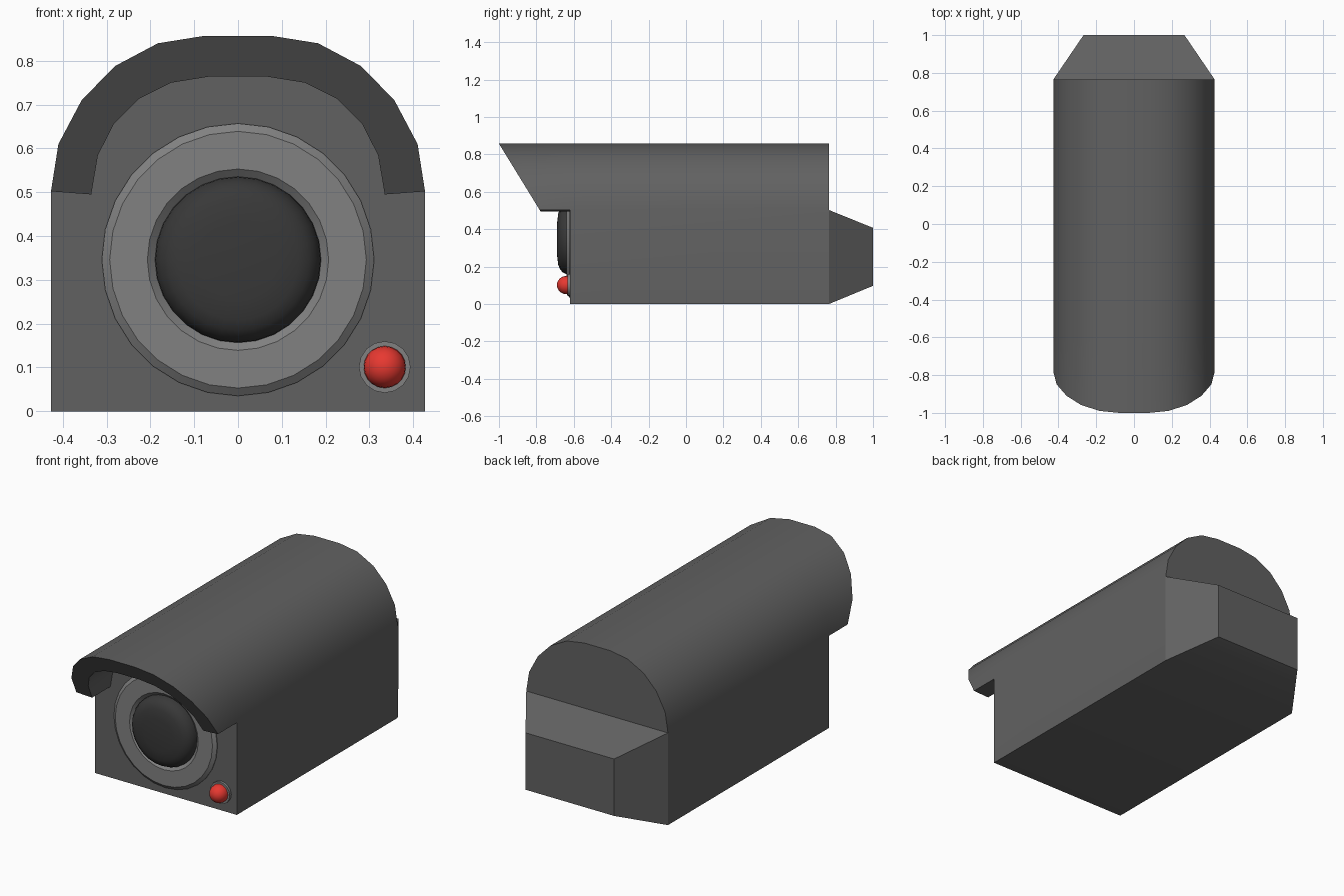
import bpy, bmesh, math

if "Cube" in bpy.data.objects:
    bpy.data.objects.remove(bpy.data.objects["Cube"])

def material(name, color):
    m = bpy.data.materials.new(name)
    m.diffuse_color = (*color, 1)
    m.use_nodes = True
    m.node_tree.nodes["Principled BSDF"].inputs["Base Color"].default_value = m.diffuse_color
    return m

def finish(name, bm, mat):
    bmesh.ops.remove_doubles(bm, verts=bm.verts, dist=1e-5)
    bmesh.ops.recalc_face_normals(bm, faces=bm.faces)
    me = bpy.data.meshes.new(name)
    bm.to_mesh(me)
    bm.free()
    ob = bpy.data.objects.new(name, me)
    bpy.context.collection.objects.link(ob)
    me.materials.append(mat)
    bpy.ops.object.select_all(action='DESELECT')
    ob.select_set(True)
    bpy.context.view_layer.objects.active = ob
    bpy.ops.object.shade_smooth_by_angle(angle=math.radians(30))
    return ob

def lathe(name, profile, x, z, mat, n=28):
    """Revolve (radius, y) points about an axis along y."""
    bm = bmesh.new()
    rings = []
    for r, y in profile:
        rings.append([bm.verts.new((x + r * math.sin(2 * math.pi * i / n), y,
                                    z + r * math.cos(2 * math.pi * i / n)))
                      for i in range(n)] if r else [bm.verts.new((x, y, z))] * n)
    for a, b in zip(rings, rings[1:]):
        for i in range(n):
            j = (i + 1) % n
            corners = list(dict.fromkeys((a[i], a[j], b[j], b[i])))
            bm.faces.new(corners)
    return finish(name, bm, mat)

dark = material("housing_grey", (0.12, 0.12, 0.12))
light = material("trim_grey", (0.22, 0.22, 0.22))
glass = material("lens_black", (0.04, 0.04, 0.04))
red = material("light_red", (0.8, 0.04, 0.03))

# Housing: arched body, slanted visor and tapered rear block
W, FRONT, BACK = 0.427, -0.62, 0.765

def arch(half):
    return half + [(-x, z) for x, z in reversed(half)]

outer = arch([(W, 0.502), (0.41, 0.61), (0.357, 0.71), (0.281, 0.788), (0.183, 0.84), (0.077, 0.857)])
inner = arch([(0.335, 0.495), (0.32, 0.584), (0.284, 0.655), (0.227, 0.713), (0.153, 0.75), (0.066, 0.764)])

def slant(z):
    return -0.782 - (z - 0.502) * 0.614

bm = bmesh.new()

def row(pts, y):
    return [bm.verts.new((x, y(z) if callable(y) else y, z)) for x, z in pts]

rows = [row(outer, BACK), row(outer, FRONT), row(outer, slant), row(inner, slant), row(inner, FRONT)]
for a, b in zip(rows, rows[1:]):
    for i in range(len(a) - 1):
        bm.faces.new((a[i], a[i + 1], b[i + 1], b[i]))
back, mid, tip, lip, root = rows
for k in (0, -1):
    bm.faces.new((mid[k], tip[k], lip[k], root[k]))
floor = [(-W, 0), (W, 0)]
f_l, f_r = row(floor, FRONT)
b_l, b_r = row(floor, BACK)
bm.faces.new([f_l, f_r, mid[0]] + root + [mid[-1]])
bm.faces.new((f_l, f_r, b_r, b_l))
bm.faces.new((f_r, b_r, back[0], mid[0]))
bm.faces.new((f_l, b_l, back[-1], mid[-1]))
bm.faces.new(back)
base = [b_l, b_r, back[0], back[-1]]
end = row([(-0.267, 0.097), (0.267, 0.097), (0.267, 0.407), (-0.267, 0.407)], 1.0)
for i in range(4):
    j = (i + 1) % 4
    bm.faces.new((base[i], base[j], end[j], end[i]))
bm.faces.new(end)
finish("housing", bm, dark)

# Lens and its chamfered ring
lathe("lens_ring", [(0.311, FRONT), (0.311, -0.624), (0.293, -0.638), (0.207, -0.638), (0.188, -0.622)],
      0, 0.346, light)
lathe("lens", [(0.19, FRONT), (0.188, -0.638), (0.178, -0.658), (0.162, -0.673), (0.138, -0.683),
               (0.09, -0.689), (0, -0.691)], 0, 0.346, glass)

# Indicator light and its bezel
lathe("indicator_bezel", [(0.059, FRONT), (0.059, -0.634), (0.046, -0.634), (0.046, FRONT)], 0.335, 0.101, light, 16)
dome = [(0.048, FRONT)] + [(0.048 * math.cos(math.radians(a)) if a < 90 else 0,
                            -0.642 - 0.048 * math.sin(math.radians(a))) for a in range(0, 91, 15)]
lathe("indicator_light", dome, 0.335, 0.101, red, 20)
